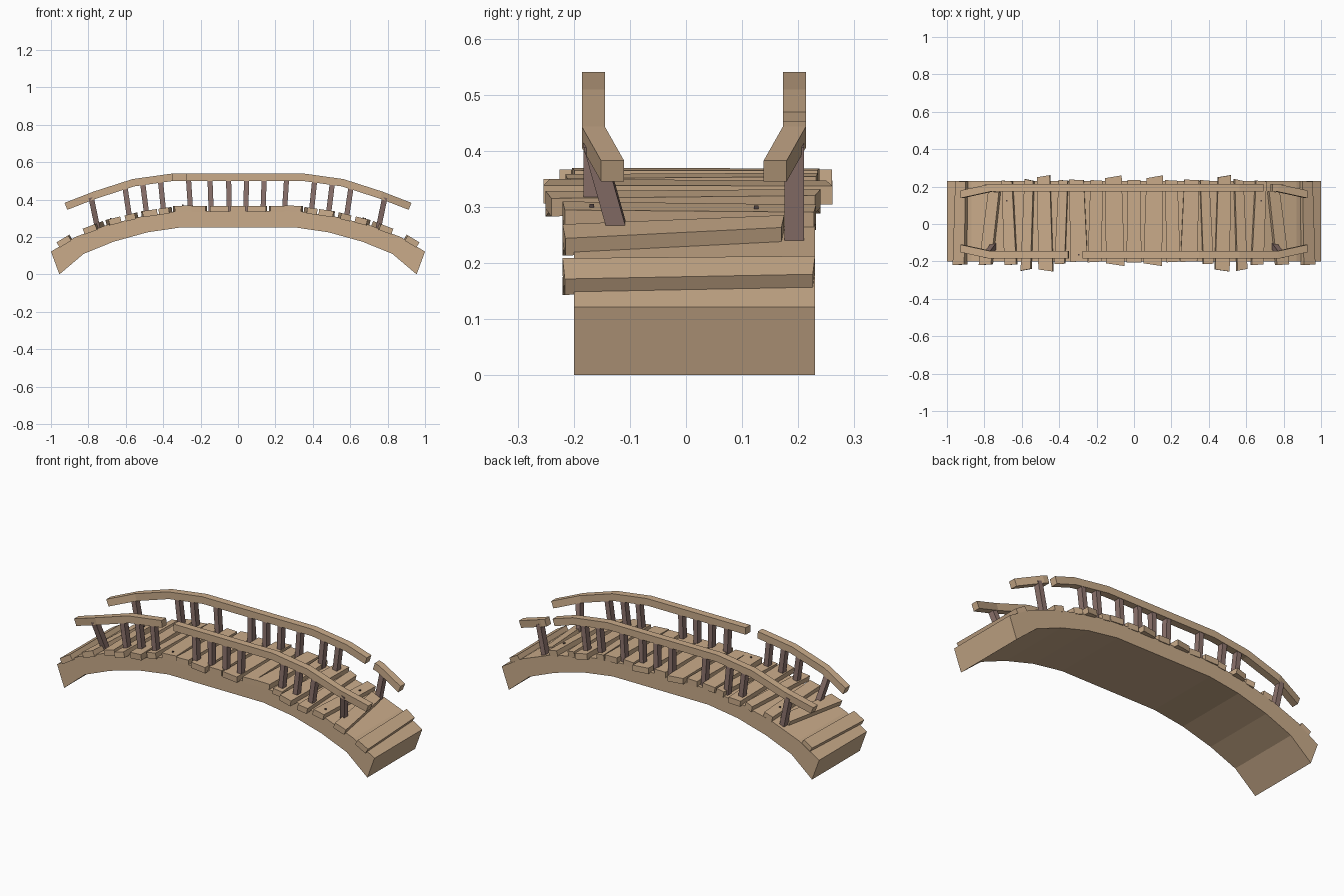
import bpy, bmesh, math
from mathutils import Vector

if "Cube" in bpy.data.objects:
    bpy.data.objects.remove(bpy.data.objects["Cube"])


def material(name, rgb):
    m = bpy.data.materials.new(name)
    m.diffuse_color = (*rgb, 1)
    m.use_nodes = True
    m.node_tree.nodes["Principled BSDF"].inputs["Base Color"].default_value = m.diffuse_color
    return m


WOOD = material("tan wood", (0.59, 0.41, 0.255))
POST = material("dark post wood", (0.27, 0.175, 0.155))
NAIL = material("nail iron", (0.08, 0.055, 0.05))


def loft(name, rings, mat):
    """Join a list of equal rings of points into one closed solid."""
    bm = bmesh.new()
    vs = [[bm.verts.new(p) for p in r] for r in rings]
    n = len(vs[0])
    for a, b in zip(vs, vs[1:]):
        for i in range(n):
            j = (i + 1) % n
            bm.faces.new((a[i], a[j], b[j], b[i]))
    bm.faces.new(vs[0][::-1])
    bm.faces.new(vs[-1])
    bmesh.ops.recalc_face_normals(bm, faces=bm.faces[:])
    me = bpy.data.meshes.new(name)
    bm.to_mesh(me)
    bm.free()
    ob = bpy.data.objects.new(name, me)
    me.materials.append(mat)
    bpy.context.collection.objects.link(ob)
    return ob


def interp(pts, x):
    """Piecewise linear height of a right-half profile, mirrored in x."""
    x = abs(x)
    for (x0, z0), (x1, z1) in zip(pts, pts[1:]):
        if x <= x1 or (x1, z1) == pts[-1]:
            return z0 + (z1 - z0) * (x - x0) / (x1 - x0)


# Arched body
TOP = [(0, 0.34), (0.31, 0.34), (0.505, 0.312), (0.70, 0.265), (0.87, 0.20), (1.0, 0.122)]
BOT = [(0.3, 0.252), (0.485, 0.225), (0.665, 0.175), (0.825, 0.11), (0.955, 0.0)]
right_top = TOP[1:]
outline = ([(-x, z) for x, z in reversed(right_top)] + right_top
           + BOT[::-1] + [(-x, z) for x, z in BOT])
loft("arch_body", [[(x, y, z) for x, z in outline] for y in (-0.2, 0.23)], WOOD)


def plank(name, x, w, lo, hi, skew, flare, thick=0.027):
    """Board lying on the arch; skew shifts its far end in x, flare slants its ends."""
    s = (interp(TOP, x + 0.03) - interp(TOP, x - 0.03)) / 0.06
    t = Vector((1, 0, s)).normalized()
    nrm = Vector((-t.z, 0, t.x))
    rings = []
    for y, dx, k, f in ((lo, -skew / 2, 1.0, flare), (hi, skew / 2, 0.88, -flare)):
        c = Vector((x, y, interp(TOP, x))) + t * dx
        h = w * k / 2
        e = Vector((0, f, 0))
        rings.append([c - t * h - nrm * 0.006, c + t * h - nrm * 0.006 + e,
                      c + t * h + nrm * thick + e, c - t * h + nrm * thick])
    loft(name, rings, WOOD)


# Deck planks: x, width, front y, back y, skew, end slant
PLANKS = [(0.105, 0.10, -0.21, 0.245, 0.01, -0.015),
          (0.205, 0.075, -0.205, 0.235, -0.01, 0.004),
          (0.30, 0.09, -0.203, 0.238, 0.015, 0.004),
          (0.385, 0.055, -0.215, 0.235, -0.02, 0.003),
          (0.475, 0.078, -0.243, 0.25, 0.012, -0.011),
          (0.565, 0.055, -0.25, 0.24, -0.018, 0.01),
          (0.665, 0.065, -0.22, 0.232, 0.02, 0.004),
          (0.765, 0.07, -0.22, 0.175, -0.05, 0.005),
          (0.92, 0.072, -0.22, 0.23, -0.012, 0.004)]
plank("plank_centre", 0, 0.08, -0.205, 0.235, 0, 0)
for i, (x, w, lo, hi, sk, fl) in enumerate(PLANKS):
    plank(f"plank_right_{i}", x, w, lo, hi, sk, fl)
    plank(f"plank_left_{i}", -x, w, lo, hi, -sk, fl)

# Handrails: centre line bends down and inward at both ends
RAIL = [(0, 0.52), (0.345, 0.52), (0.56, 0.49), (0.765, 0.424), (0.92, 0.364)]
MID_Y = 0.014


def rail(name, x0, x1, side):
    knots = [k * p[0] for p in RAIL[1:] for k in (-1, 1)]
    xs = [x0] + sorted(k for k in knots if x0 + 0.01 < k < x1 - 0.01) + [x1]
    rings = []
    for x in xs:
        d = 0.02
        s = (interp(RAIL, x + d) - interp(RAIL, x - d)) / (2 * d)
        nrm = Vector((-s, 0, 1)).normalized() * 0.02
        y = MID_Y + side * (0.179 - 0.034 * max(0, abs(x) - 0.765) / 0.155)
        c = Vector((x, y, interp(RAIL, x)))
        w = Vector((0, 0.0205, 0))
        rings.append([c - w - nrm, c + w - nrm, c + w + nrm, c - w + nrm])
    loft(name, rings, WOOD)


rail("front_rail_left", -0.92, -0.35, -1)
rail("front_rail_right", -0.275, 0.92, -1)
rail("back_rail_left", -0.92, 0.685, 1)
rail("back_rail_right", 0.735, 0.92, 1)


# Posts lean with the arch; the front end posts also lean inward
def post(name, x, side):
    bx = 0.955 * x
    y = MID_Y + side * 0.179
    lean = 0.048 if side < 0 and abs(x) > 0.7 else 0
    rings = []
    for px, py, pz in ((bx, y + lean, interp(TOP, bx) - 0.005), (x, y, interp(RAIL, x) - 0.005)):
        rings.append([(px + a * 0.0135, py + b * 0.0175, pz - a * 0.0135 * x * 0.5)
                      for a, b in ((-1, -1), (1, -1), (1, 1), (-1, 1))])
    loft(name, rings, POST)


FRONT = [-0.785, -0.605, -0.51, -0.415, -0.15, -0.05, 0.045, 0.14, 0.41, 0.505, 0.605, 0.785]
BACK = [-0.785, -0.51, -0.415, -0.265, -0.05, 0.045, 0.14, 0.26, 0.41, 0.505, 0.785]
for label, xs, side in (("front", FRONT, -1), ("back", BACK, 1)):
    for i, x in enumerate(xs):
        post(f"{label}_post_{i}", x, side)

# Small nail heads on a few planks
for i, (x, y) in enumerate([(-0.68, 0.125), (0.68, 0.125), (-0.295, -0.165), (0.67, -0.168)]):
    z = interp(TOP, x) + 0.024
    loft(f"nail_{i}", [[(x + a * 0.004, y + b * 0.004, z + h) for a, b in
                        ((-1, -1), (1, -1), (1, 1), (-1, 1))] for h in (0, 0.009)], NAIL)
